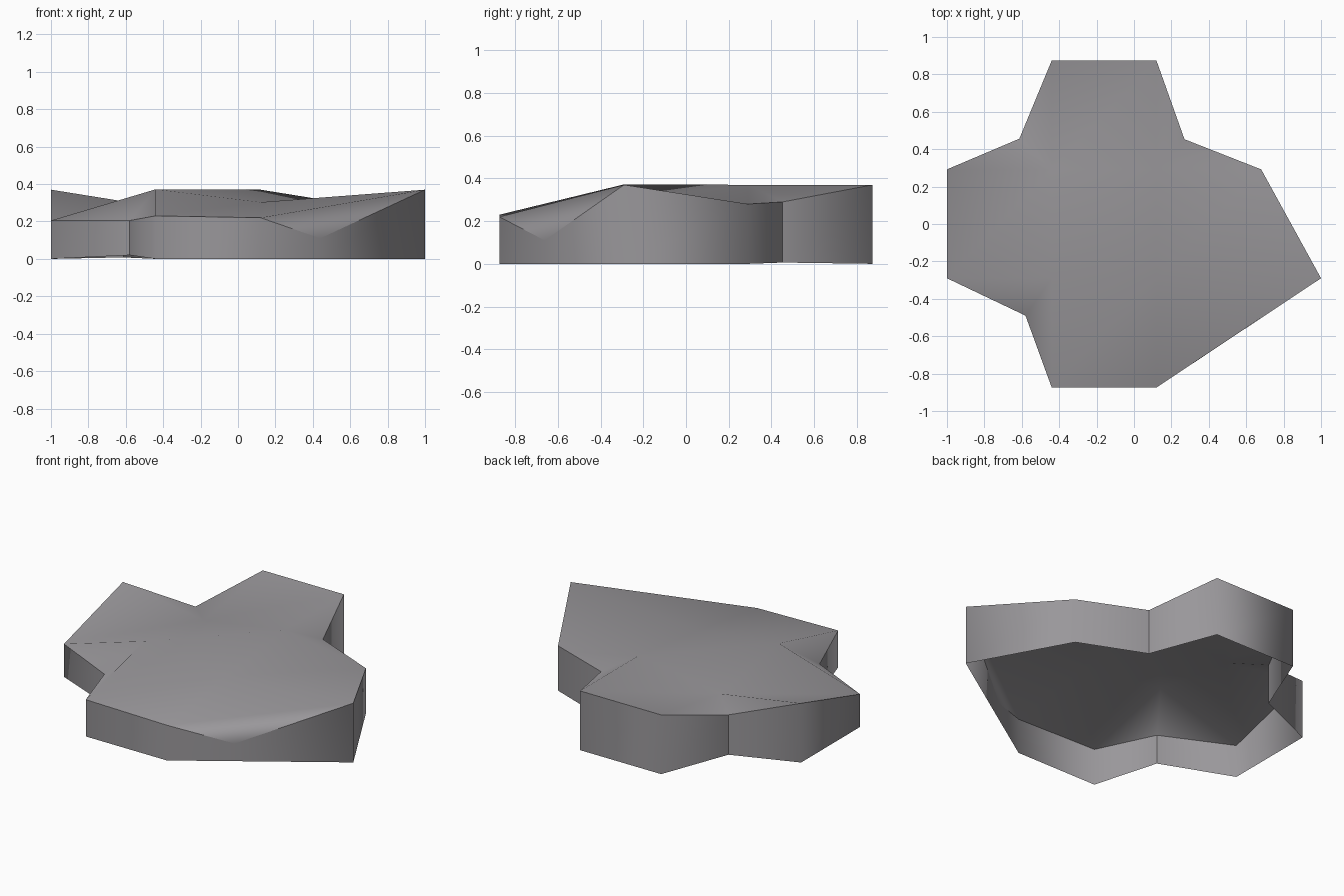
import bpy

if "Cube" in bpy.data.objects:
    bpy.data.objects.remove(bpy.data.objects["Cube"])

# One flat grey for the whole shell
grey = bpy.data.materials.new("stone_grey")
grey.diffuse_color = (0.32, 0.31, 0.325, 1)
grey.use_nodes = True
grey.node_tree.nodes["Principled BSDF"].inputs["Base Color"].default_value = grey.diffuse_color

# Coarse grid lines of the plateau
X0, X1, X2, X3, X4 = -1.0, -0.44, 0.12, 0.68, 1.0
Y0, Y1, Y2, Y3 = -0.874, -0.29, 0.292, 0.874

# Rim points (clockwise from above) and the four inner points p, q, r, s
P = {
    "a": (X0, Y2, 0.37), "b": (-0.613, 0.456, 0.257), "c": (X1, Y3, 0.37),
    "d": (X2, Y3, 0.37), "e": (0.27, 0.453, 0.29), "f": (X3, Y2, 0.28),
    "g": (X4, Y1, 0.37), "l": (0.44, -0.662, 0.11), "h": (X2, Y0, 0.22),
    "i": (X1, Y0, 0.23), "j": (-0.58, -0.49, 0.205), "k": (X0, Y1, 0.205),
    "p": (X1, Y1, 0.372), "q": (X2, Y2, 0.37), "r": (X1, Y2, 0.28),
    "s": (X2, Y1, 0.303),
}
FOOT = {"j": 0.02, "b": 0.008, "e": 0.006}   # slightly raised inner corners


def build(name, verts, faces):
    mesh = bpy.data.meshes.new(name)
    mesh.from_pydata(verts, [], faces)
    mesh.materials.append(grey)
    for poly in mesh.polygons:
        poly.use_smooth = True
    ob = bpy.data.objects.new(name, mesh)
    bpy.context.collection.objects.link(ob)
    return ob


# Uneven top surface: grid cells split along the same diagonal
keys = list(P)
tris = ("kpr kra "          # left arm
        "psq pqr "          # middle
        "rqd rdc "          # back arm
        "ihs isp "          # front arm
        "sgf sfq "          # right arm
        "shg hlg "          # front right slope and its drop
        "qfe qed rba rcb pkj pji").split()   # corner fillers
build("top_surface", [P[k] for k in keys],
      [[keys.index(k) for k in t] for t in tris])


# Walls: smooth strips that break at the three inner corners, open below
def wall(name, path):
    verts, faces = [], []
    for n, k in enumerate(path):
        x, y, z = P[k]
        verts += [(x, y, FOOT.get(k, 0.0)), (x, y, z)]
        if n:
            faces.append((2 * n, 2 * n - 2, 2 * n - 1, 2 * n + 1))
    return build(name, verts, faces)


wall("back_wall", "bcde")
wall("front_right_wall", "efglhij")
wall("left_wall", "jkab")
